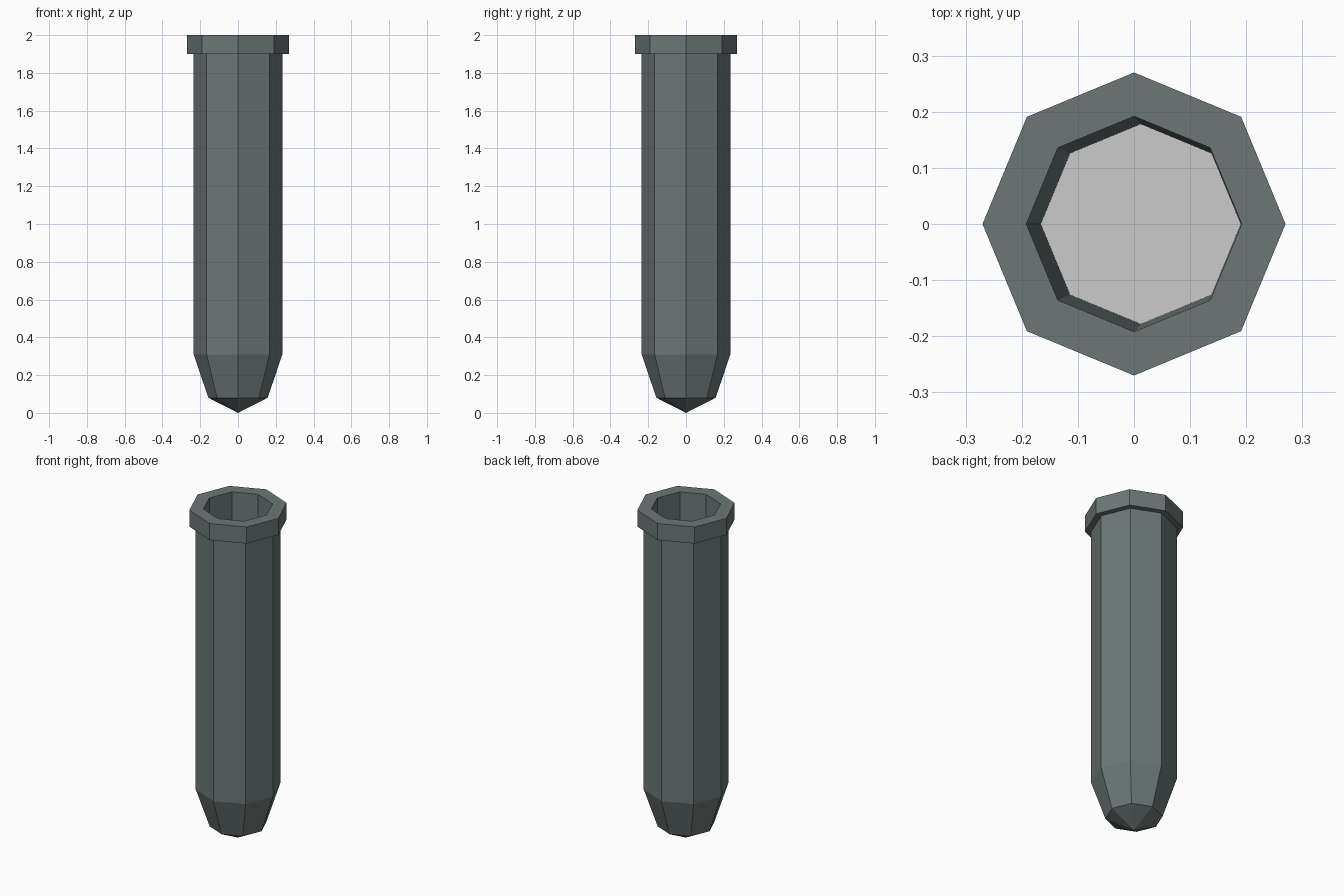
import bpy, bmesh, math

if "Cube" in bpy.data.objects:
    bpy.data.objects.remove(bpy.data.objects["Cube"])

SIDES = 8


def ring(bm, r, z, dx=0.0):
    step = math.tau / SIDES
    return [bm.verts.new((dx + r * math.cos(i * step), r * math.sin(i * step), z))
            for i in range(SIDES)]


mat = bpy.data.materials.new("dark_grey_green")
mat.diffuse_color = (0.15, 0.185, 0.182, 1)
mat.use_nodes = True
mat.node_tree.nodes["Principled BSDF"].inputs["Base Color"].default_value = mat.diffuse_color

# octagonal tube: tapered foot, shaft, collar, then the hollow (radius, height, x shift)
profile = [(0.157, 0.08, 0), (0.235, 0.31, 0), (0.235, 1.90, 0), (0.27, 1.90, 0),
           (0.27, 2.0, 0), (0.192, 2.0, 0), (0.178, 0.30, 0.012)]
bm = bmesh.new()
rings = [ring(bm, *p) for p in profile]
for a, b in zip(rings, rings[1:]):
    for i in range(SIDES):
        j = (i + 1) % SIDES
        bm.faces.new((a[i], a[j], b[j], b[i]))

# shallow pointed bottom
tip = bm.verts.new((0, 0, 0))
for i in range(SIDES):
    bm.faces.new((tip, rings[0][(i + 1) % SIDES], rings[0][i]))

# plain grey floor of the hollow
floor = bm.faces.new(rings[-1])
floor.material_index = 1
bmesh.ops.recalc_face_normals(bm, faces=bm.faces)

mesh = bpy.data.meshes.new("hollow_tube")
bm.to_mesh(mesh)
bm.free()
mesh.materials.append(mat)
grey = bpy.data.materials.new("plain_grey")
grey.diffuse_color = (0.8, 0.8, 0.8, 1)
grey.use_nodes = True
grey.node_tree.nodes["Principled BSDF"].inputs["Base Color"].default_value = grey.diffuse_color
mesh.materials.append(grey)
tube = bpy.data.objects.new("hollow_tube", mesh)
bpy.context.collection.objects.link(tube)
